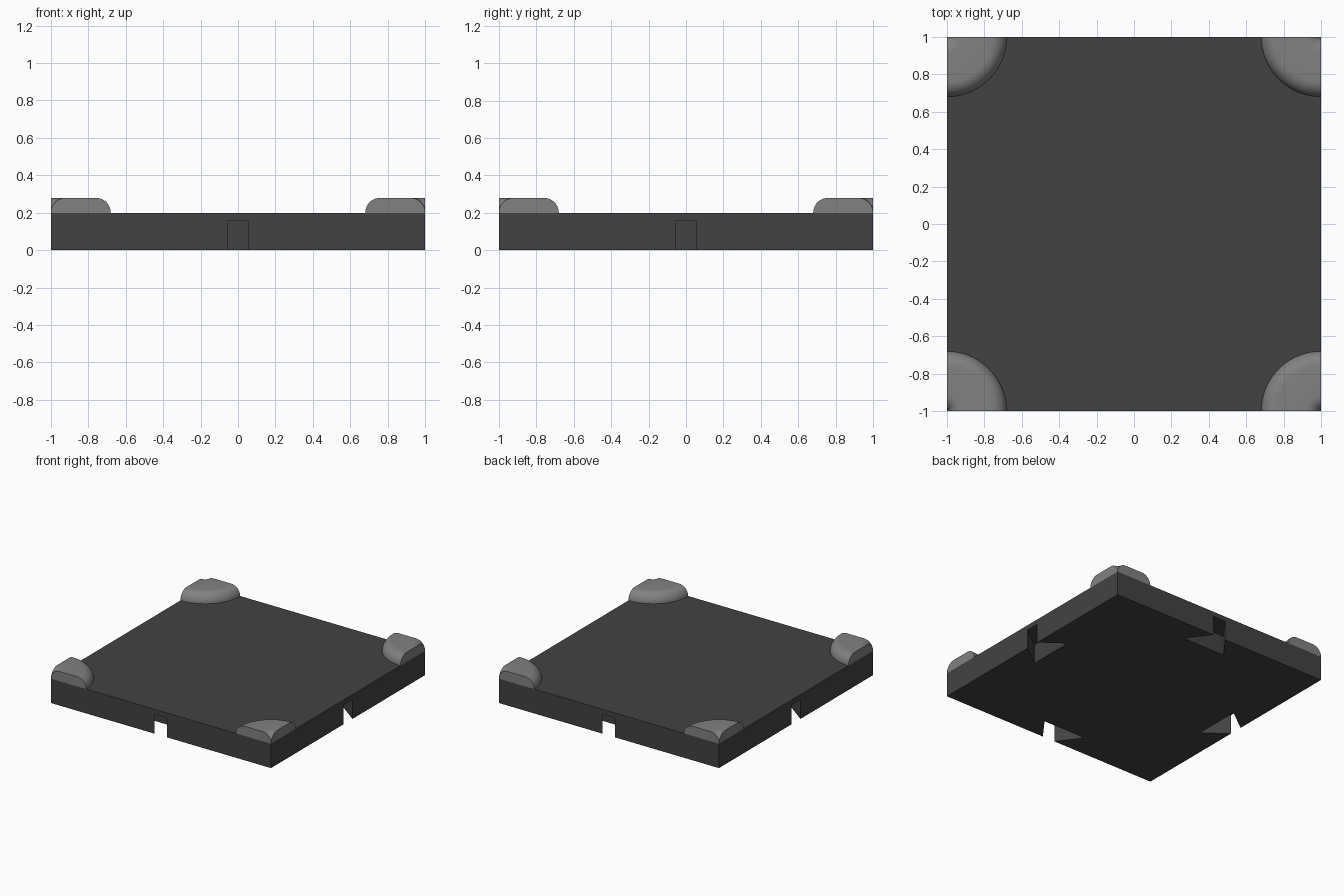
import bpy, bmesh, math

if "Cube" in bpy.data.objects:
    bpy.data.objects.remove(bpy.data.objects["Cube"])

def new_object(name, bm, color=None):
    bmesh.ops.recalc_face_normals(bm, faces=bm.faces)
    mesh = bpy.data.meshes.new(name)
    bm.to_mesh(mesh)
    bm.free()
    ob = bpy.data.objects.new(name, mesh)
    bpy.context.collection.objects.link(ob)
    if color:
        mat = bpy.data.materials.new(name + "_material")
        mat.diffuse_color = (*color, 1)
        mat.use_nodes = True
        mat.node_tree.nodes["Principled BSDF"].inputs["Base Color"].default_value = mat.diffuse_color
        mesh.materials.append(mat)
    return ob

SIZE, THICK = 1.0, 0.2                      # half width and plate thickness
PAD_R, FILLET, PAD_H = 0.32, 0.08, 0.08     # corner pads

# Base plate
bm = bmesh.new()
bmesh.ops.create_cube(bm, size=1)
bmesh.ops.scale(bm, vec=(2 * SIZE, 2 * SIZE, THICK), verts=bm.verts)
bmesh.ops.translate(bm, vec=(0, 0, THICK / 2), verts=bm.verts)
plate = new_object("base_plate", bm, (0.055, 0.055, 0.055))

# Dovetail slots cut into the underside, one per edge (line runs past the edge)
bm = bmesh.new()
outline = [(-0.195, -0.815), (-0.057, -1.0), (-0.057, -1.1),
           (0.057, -1.1), (0.057, -1.0), (0.195, -0.815)]
for k in range(4):
    c, s = round(math.cos(k * math.pi / 2)), round(math.sin(k * math.pi / 2))
    face = bm.faces.new([bm.verts.new((x * c - y * s, x * s + y * c, -0.1)) for x, y in outline])
    ext = bmesh.ops.extrude_face_region(bm, geom=[face])
    top = [v for v in ext["geom"] if isinstance(v, bmesh.types.BMVert)]
    bmesh.ops.translate(bm, vec=(0, 0, 0.26), verts=top)
cutter = new_object("slot_cutter", bm)
cutter.hide_render = True
cutter.hide_viewport = True
cut = plate.modifiers.new("Slots", 'BOOLEAN')
cut.operation, cut.solver, cut.object = 'DIFFERENCE', 'EXACT', cutter

# Corner pads: quarter turn of a profile rounded at both ends, dimpled at the corner
def arc(cx, a0, a1, n=10):
    return [(cx + FILLET * math.cos(math.radians(a0 + (a1 - a0) * i / n)),
             THICK + PAD_H * math.sin(math.radians(a0 + (a1 - a0) * i / n))) for i in range(n + 1)]

profile = arc(FILLET, 180, 90)[1:] + arc(PAD_R - FILLET, 90, 0)
bm = bmesh.new()
hub = bm.verts.new((SIZE, SIZE, THICK))
STEPS = 24
rings = []
for j in range(STEPS + 1):
    a = math.pi + math.pi / 2 * j / STEPS
    rings.append([bm.verts.new((SIZE + r * math.cos(a), SIZE + r * math.sin(a), z)) for r, z in profile])
for p, q in zip(rings, rings[1:]):
    bm.faces.new((hub, p[0], q[0]))
    bm.faces.new((hub, q[-1], p[-1]))
    for i in range(len(profile) - 1):
        bm.faces.new((p[i], p[i + 1], q[i + 1], q[i]))
for end in (rings[0], rings[-1]):
    bm.faces.new([hub] + end)
pads = new_object("corner_pads", bm, (0.22, 0.22, 0.22))
bpy.context.view_layer.objects.active = pads
pads.select_set(True)
bpy.ops.object.shade_smooth_by_angle(angle=math.radians(35))
mirror = pads.modifiers.new("Mirror", 'MIRROR')
mirror.use_axis = (True, True, False)
mirror.use_mirror_merge = False
